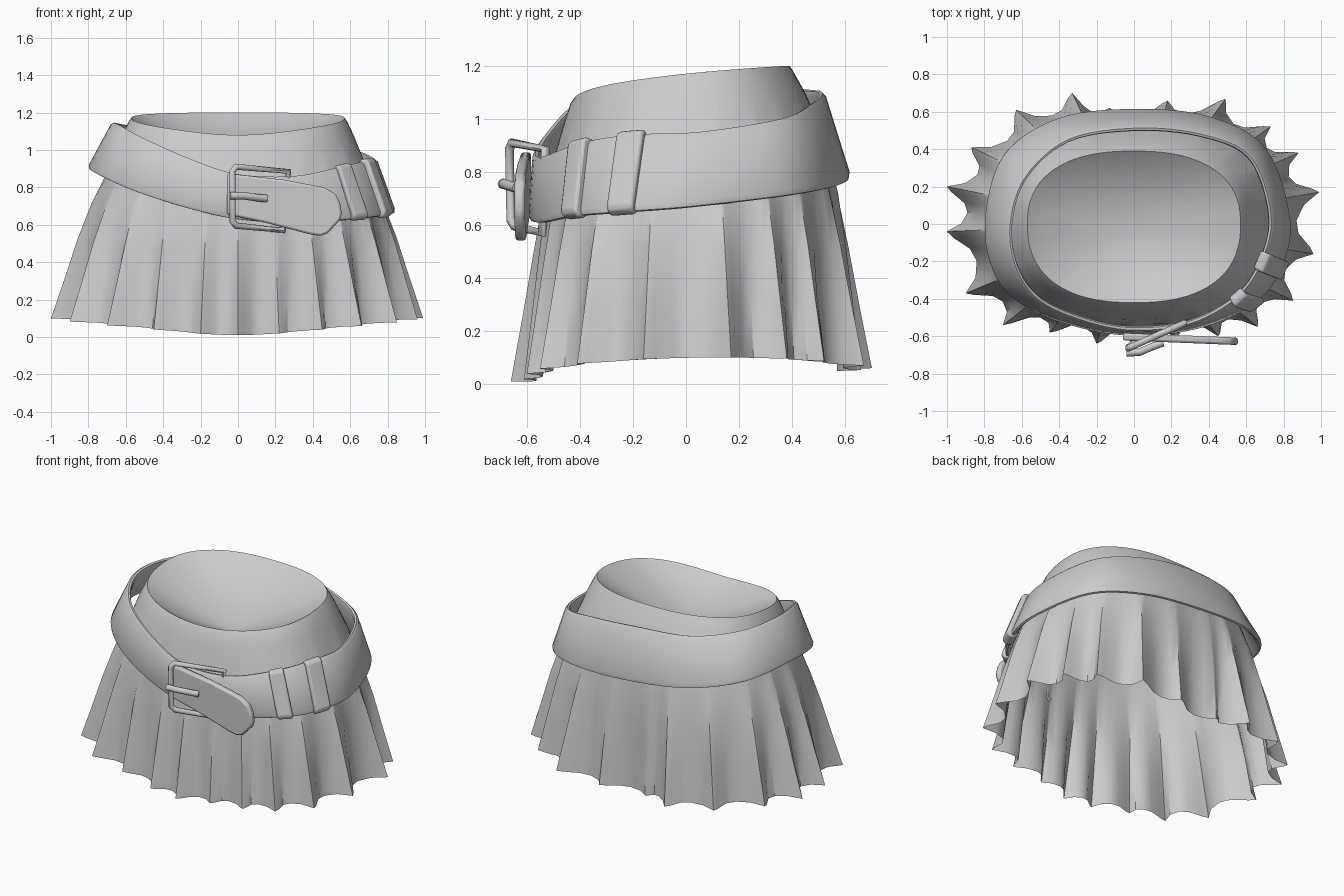
import bpy, math
from mathutils import Vector

if "Cube" in bpy.data.objects:
    bpy.data.objects.remove(bpy.data.objects["Cube"])

cloth = bpy.data.materials.new("plain_grey")
cloth.diffuse_color = (0.6, 0.6, 0.6, 1)
cloth.use_nodes = True
cloth.node_tree.nodes["Principled BSDF"].inputs["Base Color"].default_value = cloth.diffuse_color


def finish(ob, angle=35):
    ob.data.materials.clear()
    ob.data.materials.append(cloth)
    bpy.ops.object.select_all(action='DESELECT')
    ob.select_set(True)
    bpy.context.view_layer.objects.active = ob
    bpy.ops.object.shade_smooth_by_angle(angle=math.radians(angle))
    return ob


def mesh_object(name, verts, faces):
    me = bpy.data.meshes.new(name)
    me.from_pydata(verts, [], faces)
    ob = bpy.data.objects.new(name, me)
    bpy.context.collection.objects.link(ob)
    return ob


def grid_faces(rows, cols, wrap_rows=False):
    """Quads for rows of closed loops."""
    return [(r * cols + c, r * cols + (c + 1) % cols,
             (r + 1) % rows * cols + (c + 1) % cols, (r + 1) % rows * cols + c)
            for r in range(rows if wrap_rows else rows - 1) for c in range(cols)]


# ---- pleated skirt: rings from the waist down to the pleated hem ----
PEAKS = [(.99, .17), (.88, .38), (.73, .52), (.49, .67), (.18, .66), (-.13, .62),
         (-.33, .70), (-.63, .61), (-.87, .41), (-1, .20), (-1, -.04), (-.90, -.37),
         (-.70, -.54), (-.45, -.58), (-.20, -.64), (.0, -.66), (.22, -.61),
         (.45, -.60), (.66, -.55), (.85, -.41), (.96, -.16)]
FOLD = [(0, 0), (.1, .2), (.32, .85), (.55, 1), (.82, .7)]
# fraction down, half width, back depth, front depth
RINGS = [(0, .57, .39, .42), (.02, .585, .405, .435), (.09, .62, .45, .46),
         (.25, .69, .53, .51), (.42, .77, .57, .54), (.6, .83, .59, .56),
         (.8, .88, .605, .58), (1, .93, .62, .60)]


def section(ang, a, back, front, n=2.4):
    c, s = math.cos(ang), math.sin(ang)
    b = back if s > 0 else front
    return (abs(c / a) ** n + abs(s / b) ** n) ** (-1 / n)


hem = []
for i, p in enumerate(PEAKS):
    p, q = Vector(p), Vector(PEAKS[(i + 1) % len(PEAKS)])
    hem += [p.lerp(q, f) * (1 - .11 * d) for f, d in FOLD]

verts = []
for u, a, back, front in RINGS:
    grow = max(0, (u - .25) / .75) ** 1.1
    for h in hem:
        ang = math.atan2(h.y, h.x)
        s = math.sin(ang)
        k = h.length / section(ang, *RINGS[-1][1:])
        r = section(ang, a, back, front) * (1 + (k - 1) * grow)
        top = 1.17 + .06 * s - .03 * s * s
        low = .10 + .02 * s - .07 * s * s
        verts.append((r * math.cos(ang), r * math.sin(ang), top + (low - top) * u))
cols = len(hem)
faces = [f[::-1] for f in grid_faces(len(RINGS), cols)]
finish(mesh_object("pleated_skirt", verts, faces))

# ---- sunken cone closing the waist ----
lining = [(x * .97, y * .97, z - .01) for x, y, z in verts[:cols]] + verts[:cols]
lining.append((-.01, -.02, .89))
lining_faces = [(i, (i + 1) % cols, 2 * cols) for i in range(cols)]
lining_faces += [(cols + i, cols + (i + 1) % cols, (i + 1) % cols, i) for i in range(cols)]
finish(mesh_object("waist_lining", lining, lining_faces))

# ---- slanted belt: top edge and bottom edge stations ----
BELT = [((.73, .05, .95), (.83, .02, .67)), ((.62, .36, 1.0), (.70, .40, .715)),
        ((.35, .48, 1.06), (.40, .57, .75)), ((0, .51, 1.10), (0, .61, .78)),
        ((-.35, .45, 1.11), (-.41, .56, .82)), ((-.58, .25, 1.13), (-.70, .36, .87)),
        ((-.66, 0, 1.145), (-.795, 0, .90)), ((-.63, -.23, 1.13), (-.73, -.29, .86)),
        ((-.50, -.41, 1.06), (-.55, -.45, .78)), ((-.25, -.52, .95), (-.27, -.55, .69)),
        ((0, -.565, .87), (0, -.585, .63)), ((.30, -.53, .86), (.34, -.55, .61)),
        ((.55, -.39, .91), (.64, -.42, .635)), ((.68, -.20, .94), (.78, -.24, .65))]


def belt_at(t, edge):
    """Smooth closed curve through the stations."""
    i, f = math.floor(t), t - math.floor(t)
    p0, p1, p2, p3 = (Vector(BELT[(i + k) % len(BELT)][edge]) for k in (-1, 0, 1, 2))
    return .5 * (2 * p1 + (p2 - p0) * f + (2 * p0 - 5 * p1 + 4 * p2 - p3) * f * f
                 + (3 * p1 - p0 - 3 * p2 + p3) * f ** 3)


def band(name, t0, t1, steps, inner, outer, tall, closed):
    edge = (outer - inner) * .3
    prof = [(-tall, inner + edge), (-tall, outer - edge), (.06 - tall, outer),
            (.94 + tall, outer), (1 + tall, outer - edge), (1 + tall, inner + edge),
            (.94 + tall, inner), (.06 - tall, inner)]
    pts = []
    rows = steps if closed else steps + 1
    for k in range(rows):
        t = t0 + (t1 - t0) * k / steps
        top, bot = belt_at(t, 0), belt_at(t, 1)
        along = belt_at(t + .05, 1) - belt_at(t - .05, 1)
        out = along.cross(top - bot).normalized()
        pts += [bot.lerp(top, v) + out * o for v, o in prof]
    quads = grid_faces(rows, len(prof), closed)
    if not closed:
        n = len(prof)
        quads += [tuple(range(n))[::-1], tuple(range((rows - 1) * n, rows * n))]
    return finish(mesh_object(name, pts, quads), 40)


band("belt", 0, len(BELT), len(BELT) * 6, -.02, .012, 0, True)

# ---- two keeper loops around the belt ----
for name, mid, half in (("front_keeper_loop", 12.02, .17), ("rear_keeper_loop", 13.0, .22)):
    loop = band(name, mid - half, mid + half, 6, -.03, .04, .04, False)
    bev = loop.modifiers.new("soft_edges", 'BEVEL')
    bev.width, bev.segments = .012, 2

# ---- loose belt end lying over the front ----
OUTLINE = [(-.06, .655), (.15, .61), (.38, .55), (.44, .54), (.48, .555), (.545, .625),
           (.555, .66), (.545, .72), (.52, .765), (.46, .80), (.25, .84), (-.06, .875)]
n = len(OUTLINE)
tail = [(x, y - .04 * x, z) for y in (-.625, -.585) for x, z in OUTLINE]
tail_faces = [tuple(range(n)), tuple(range(2 * n - 1, n - 1, -1))]
tail_faces += [(i, n + i, n + (i + 1) % n, (i + 1) % n) for i in range(n)]
end = finish(mesh_object("belt_end", tail, tail_faces))
bev = end.modifiers.new("soft_edges", 'BEVEL')
bev.width, bev.segments = .012, 2


# ---- buckle frame and prong as round bars ----
def bar(name, pts, radius, closed):
    cu = bpy.data.curves.new(name, 'CURVE')
    cu.dimensions = '3D'
    cu.bevel_depth, cu.bevel_resolution, cu.use_fill_caps = radius, 2, True
    sp = cu.splines.new('POLY')
    sp.points.add(len(pts) - 1)
    for p, co in zip(sp.points, pts):
        p.co = (*co, 1)
    sp.use_cyclic_u = closed
    ob = bpy.data.objects.new(name, cu)
    bpy.context.collection.objects.link(ob)
    bpy.ops.object.select_all(action='DESELECT')
    ob.select_set(True)
    bpy.context.view_layer.objects.active = ob
    bpy.ops.object.convert(target='MESH')
    finish(bpy.context.view_layer.objects.active, 50)


bar("buckle_frame", [(-.01, -.655, .91), (.27, -.53, .885), (.24, -.54, .57),
                     (-.01, -.645, .595), (-.03, -.66, .62), (-.03, -.665, .885)], .018, True)
bar("buckle_prong", [(-.04, -.69, .755), (.03, -.685, .755), (.10, -.655, .745),
                     (.155, -.635, .74)], .02, False)
